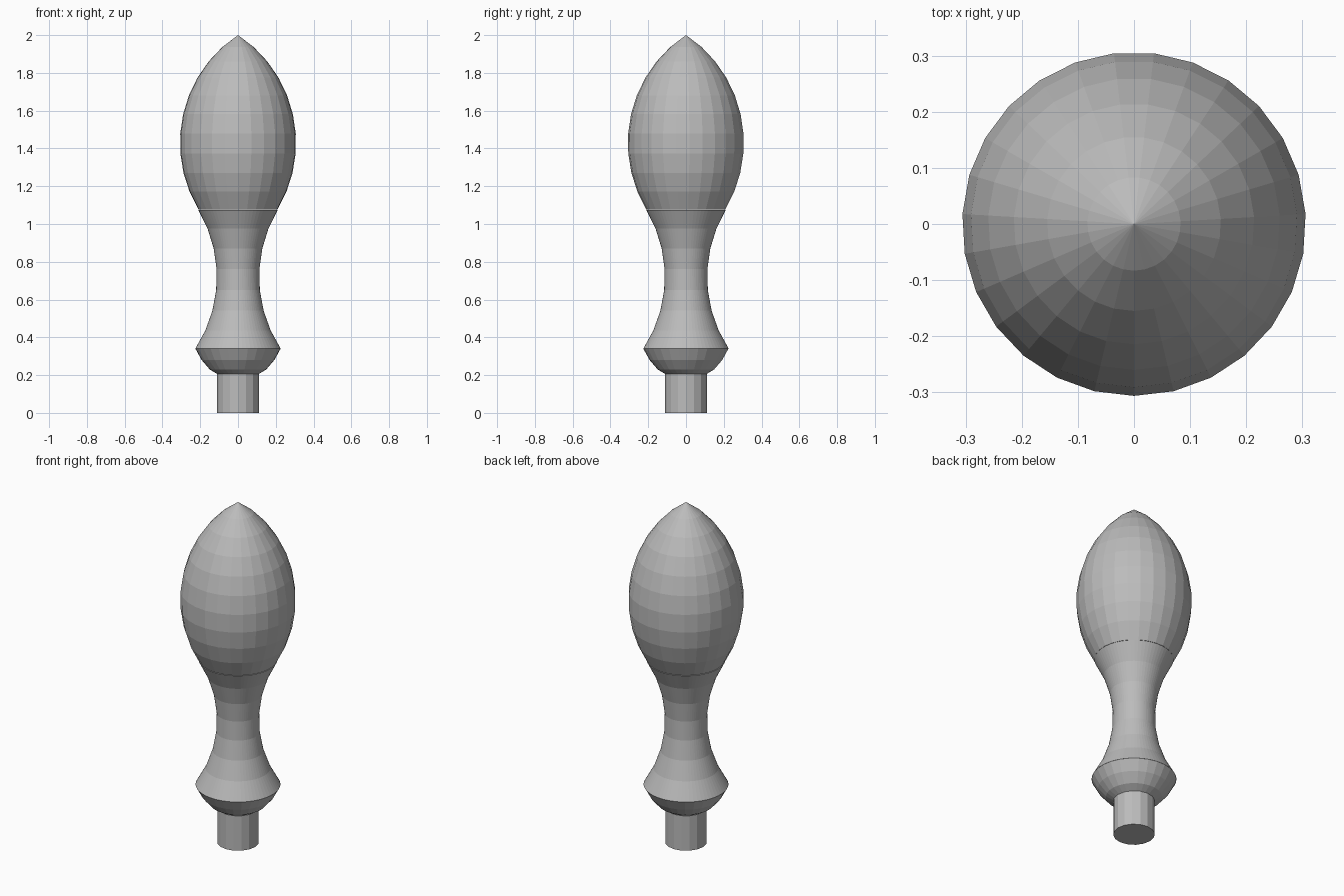
import bpy, bmesh
from math import sin, cos, pi, radians

if "Cube" in bpy.data.objects:
    bpy.data.objects.remove(bpy.data.objects["Cube"], do_unlink=True)

grey = bpy.data.materials.new("plain grey")
grey.use_nodes = True
grey.diffuse_color = (0.5, 0.5, 0.5, 1)
grey.node_tree.nodes["Principled BSDF"].inputs["Base Color"].default_value = (0.5, 0.5, 0.5, 1)


def arc(centre_r, centre_z, radius, start, end, steps):
    """Profile points (r, z) along a circular arc, angles in degrees."""
    angles = [radians(start + (end - start) * i / steps) for i in range(steps + 1)]
    return [(centre_r + radius * cos(a), centre_z + radius * sin(a)) for a in angles]


def lathe(name, profile, sides):
    """Turn a bottom-to-top profile about z, with flat facets."""
    bm = bmesh.new()
    rings = []
    for r, z in profile:
        if r < 0.002:
            rings.append([bm.verts.new((0, 0, z))] * sides)
        else:
            angles = [2 * pi * i / sides - pi / 2 for i in range(sides)]
            rings.append([bm.verts.new((r * cos(a), r * sin(a), z)) for a in angles])
    for low, high in zip(rings, rings[1:]):
        for i in range(sides):
            j = (i + 1) % sides
            corners = dict.fromkeys([low[i], low[j], high[j], high[i]])
            bm.faces.new(list(corners))
    # Close open ends
    for ring in (rings[0], rings[-1]):
        if ring[0] is not ring[1]:
            bm.faces.new(ring)
    bmesh.ops.recalc_face_normals(bm, faces=bm.faces)
    mesh = bpy.data.meshes.new(name)
    bm.to_mesh(mesh)
    bm.free()
    mesh.materials.append(grey)
    obj = bpy.data.objects.new(name, mesh)
    bpy.context.collection.objects.link(obj)


# Pointed bulb grip
bulb = arc(-0.376, 1.43, 0.684, -31, 56.6, 10)
bulb[-1] = (0, 2)
lathe("bulb", bulb, 27)

# Waisted neck, finely faceted, flaring to the collar rim
lathe("neck", arc(0.802, 0.72, 0.69, 213.4, 149, 7), 64)

# Rounded underside of the collar
lathe("collar", [(0.1, 0.2), (0.15, 0.23), (0.193, 0.28), (0.226, 0.34)], 27)

# Mounting stem
lathe("stem", [(0.111, 0), (0.111, 0.205)], 16)
